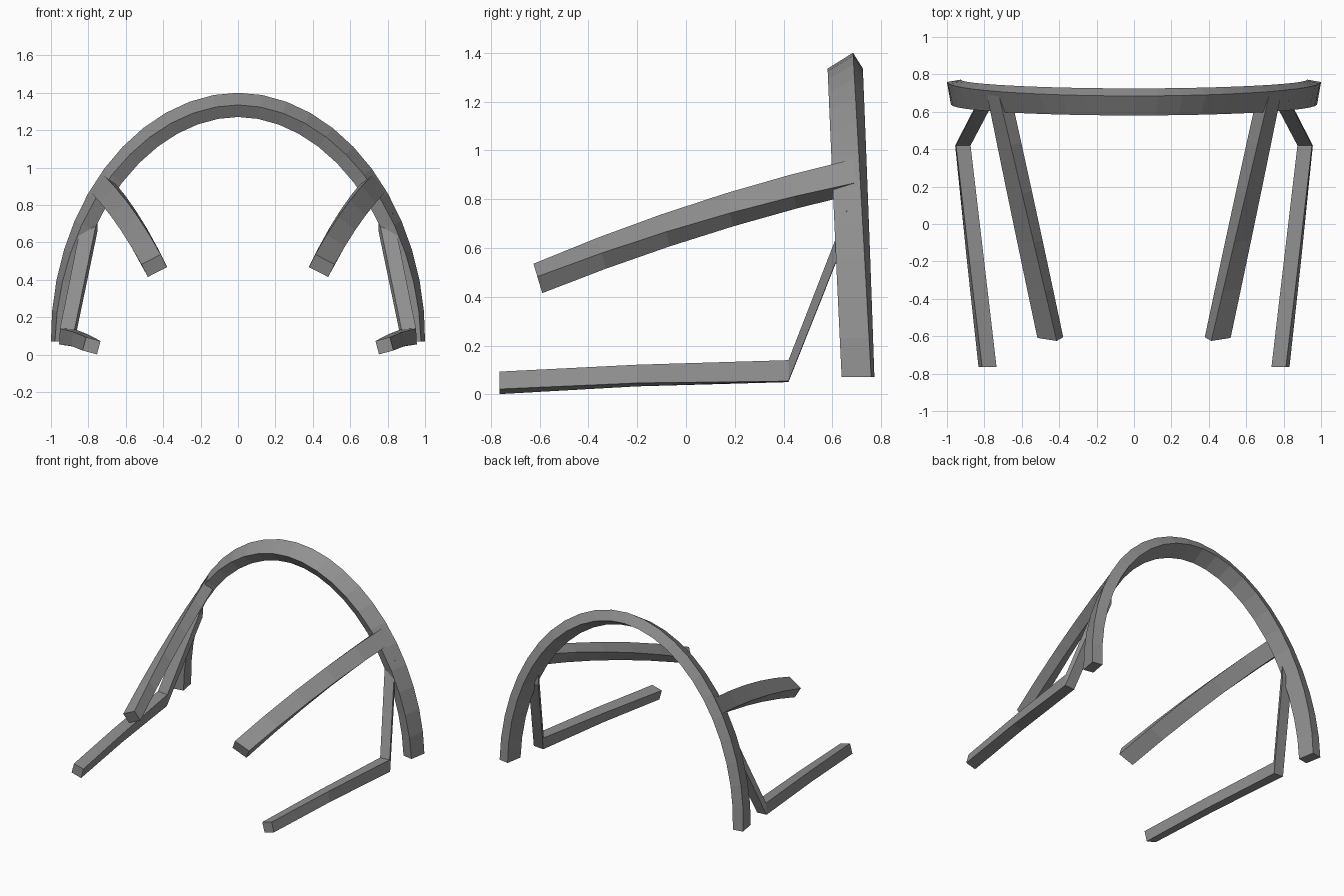
import bpy, bmesh, math
from mathutils import Vector

if "Cube" in bpy.data.objects:
    bpy.data.objects.remove(bpy.data.objects["Cube"])

grey = bpy.data.materials.new("mid grey")
grey.diffuse_color = (0.28, 0.28, 0.28, 1)
grey.use_nodes = True
grey.node_tree.nodes["Principled BSDF"].inputs["Base Color"].default_value = grey.diffuse_color


def loft(name, rings, mirror=False):
    """Skin four-cornered rings into a capped bar."""
    bm = bmesh.new()
    vr = [[bm.verts.new(p) for p in r] for r in rings]
    for a, b in zip(vr, vr[1:]):
        for i in range(4):
            j = (i + 1) % 4
            bm.faces.new((a[i], a[j], b[j], b[i]))
    bm.faces.new(vr[0])
    bm.faces.new(vr[-1])
    bmesh.ops.recalc_face_normals(bm, faces=bm.faces)
    me = bpy.data.meshes.new(name)
    bm.to_mesh(me)
    bm.free()
    me.materials.append(grey)
    ob = bpy.data.objects.new(name, me)
    bpy.context.collection.objects.link(ob)
    if mirror:
        ob.modifiers.new("Mirror", 'MIRROR')
    return ob


def ring(c, u, v, hu, hv):
    return [c + u * hu * a + v * hv * b
            for a, b in ((1, 1), (-1, 1), (-1, -1), (1, -1))]


def rail_ring(x, y, z, deg, hu, hv, lean=0.0):
    """Section facing y, turned by deg, leaning forward at the top."""
    a = math.radians(deg)
    u = Vector((math.cos(a), -lean * math.sin(a), math.sin(a)))
    v = Vector((-math.sin(a), -lean * math.cos(a), math.cos(a)))
    return ring(Vector((x, y, z)), u, v, hu, hv)


# Rear arch: leaning, twisting rectangular bar
def arch_point(t):
    c, s = math.cos(t), max(math.sin(t), 0.0)
    e = 2 / 1.95
    x = 0.952 * math.copysign(abs(c) ** e, c)
    return Vector((x, 0.705 - 0.0525 * s ** e, 0.07 + 1.265 * s ** e))


N = 24
rings = []
for i in range(N + 1):
    t = math.pi * i / N
    d = arch_point(min(t + 0.03, math.pi)) - arch_point(max(t - 0.03, 0))
    p = arch_point(t)
    out = Vector((d.z, 0, -d.x)).normalized()
    if i in (0, N):
        out = Vector((1 if i == 0 else -1, 0, 0))
    a = math.radians(10 + 22 * (p.z - 0.07) / 1.265)
    back = Vector((0, 1, 0))
    rings.append(ring(p, back * math.cos(a) + out * math.sin(a),
                      out * math.cos(a) - back * math.sin(a), 0.0615, 0.038))
loft("rear_arch", rings)

# Upper arms: gently bowed and twisted, running forward from the arch
rings = []
for i in range(6):
    f = i / 5
    rings.append(rail_ring(0.4475 + 0.277 * f, -0.607 + 1.307 * f,
                           0.475 + 0.42 * f + 0.12 * f * (1 - f),
                           -27 - 28 * f, 0.058, 0.038, 0.3 * (1 - 0.4 * f)))
loft("upper_arms", rings, True)

# Lower rails: run along the floor, then kick up to the arch
loft("lower_rails", [
    rail_ring(0.783, -0.765, 0.047, 15, 0.040, 0.037),
    rail_ring(0.847, -0.20, 0.077, 10, 0.040, 0.038),
    rail_ring(0.915, 0.42, 0.095, 3, 0.039, 0.043),
    rail_ring(0.79, 0.66, 0.705, 3, 0.040, 0.050),
], True)
